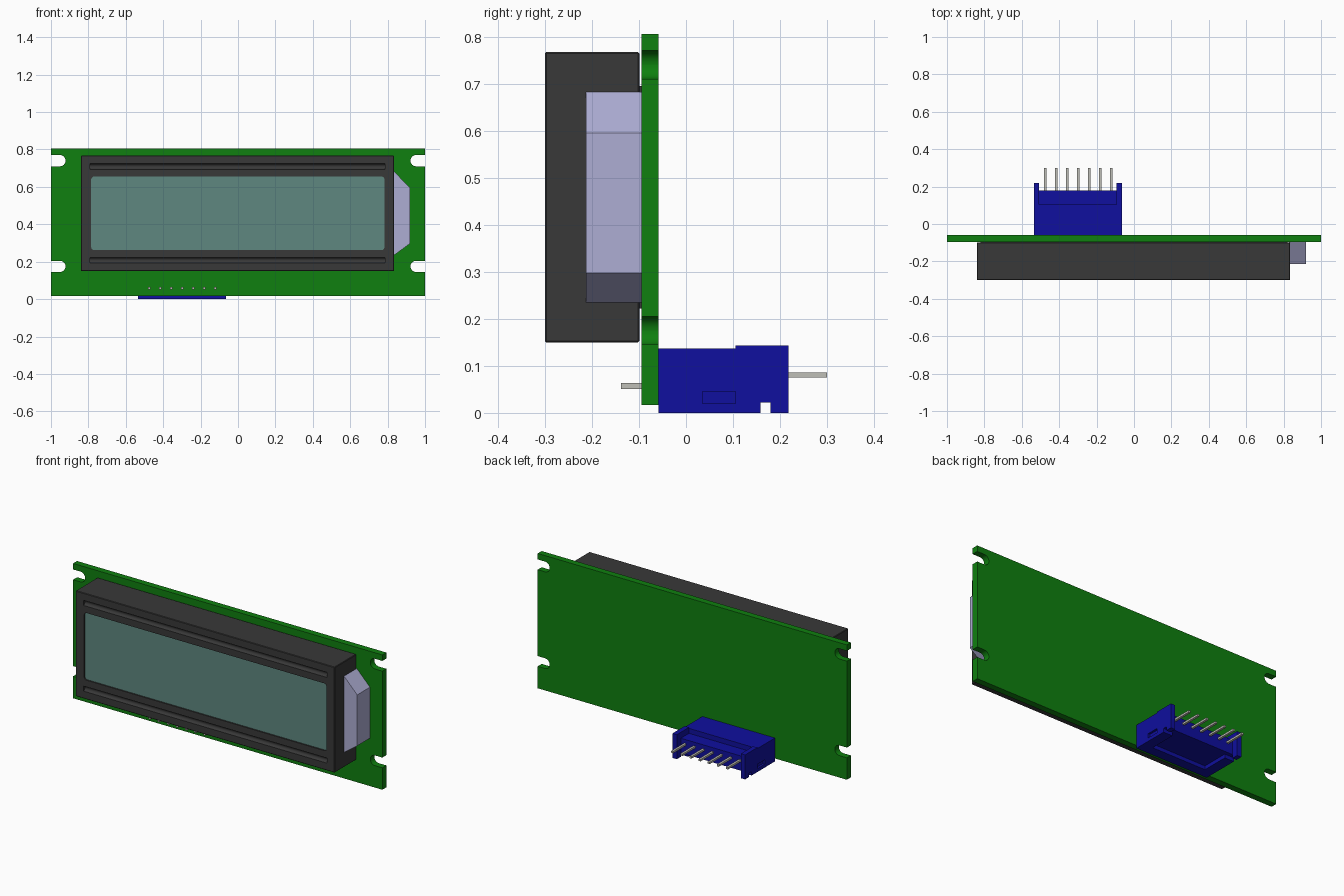
import bpy, bmesh, math
from mathutils import Matrix

old = bpy.data.objects.get("Cube")
if old:
    bpy.data.objects.remove(old, do_unlink=True)


def material(name, srgb):
    lin = [c / 12.92 if c < 0.04 else ((c + 0.055) / 1.055) ** 2.4 for c in srgb]
    m = bpy.data.materials.new(name)
    m.use_nodes = True
    m.diffuse_color = (*lin, 1)
    m.node_tree.nodes["Principled BSDF"].inputs["Base Color"].default_value = (*lin, 1)
    return m


GREEN = material("board green", (0.06, 0.50, 0.06))
DARK = material("bezel charcoal", (0.22, 0.22, 0.22))
TEAL = material("screen teal", (0.37, 0.53, 0.50))
LILAC = material("backlight lilac", (0.68, 0.68, 0.83))
BLUE = material("connector blue", (0.06, 0.06, 0.62))
METAL = material("pin metal", (0.75, 0.75, 0.72))


def finish(name, bm, mat):
    bmesh.ops.recalc_face_normals(bm, faces=bm.faces)
    mesh = bpy.data.meshes.new(name)
    bm.to_mesh(mesh)
    bm.free()
    ob = bpy.data.objects.new(name, mesh)
    bpy.context.collection.objects.link(ob)
    if mat:
        mesh.materials.append(mat)
    return ob


def box(name, x, y, z, mat=None):
    bm = bmesh.new()
    bmesh.ops.create_cube(bm, size=1)
    for v in bm.verts:
        for i, (lo, hi) in enumerate((x, y, z)):
            v.co[i] = lo if v.co[i] < 0 else hi
    return finish(name, bm, mat)


def prism(name, outline, y, mat=None):
    """Extrude an (x, z) outline along y."""
    bm = bmesh.new()
    face = bm.faces.new([bm.verts.new((px, y[0], pz)) for px, pz in outline])
    top = bmesh.ops.extrude_face_region(bm, geom=[face])["geom"]
    for v in top:
        if isinstance(v, bmesh.types.BMVert):
            v.co.y = y[1]
    return finish(name, bm, mat)


def rounded(x, z, r, steps=6):
    """Rounded rectangle outline in (x, z)."""
    pts = []
    corners = ((x[1], z[1], -1, -1), (x[0], z[1], 1, -1), (x[0], z[0], 1, 1), (x[1], z[0], -1, 1))
    for k, (cx, cz, sx, sz) in enumerate(corners):
        for i in range(steps + 1):
            a = math.pi / 2 * (k + i / steps)
            pts.append((cx + sx * r + r * math.cos(a), cz + sz * r + r * math.sin(a)))
    return pts


def rod(name, x, y, z, r):
    """Cutter cylinder running along x."""
    bm = bmesh.new()
    bmesh.ops.create_cone(bm, segments=20, radius1=r, radius2=r, depth=x[1] - x[0], cap_ends=True,
                          matrix=Matrix.Translation((sum(x) / 2, y, z)) @ Matrix.Rotation(math.pi / 2, 4, "Y"))
    return finish(name, bm, None)


def cut(ob, cutters):
    for c in cutters:
        c.hide_render = True
        mod = ob.modifiers.new("cut", "BOOLEAN")
        mod.operation, mod.solver, mod.object = "DIFFERENCE", "EXACT", c
    bpy.context.view_layer.update()
    graph = bpy.context.evaluated_depsgraph_get()
    mesh = bpy.data.meshes.new_from_object(ob.evaluated_get(graph))
    ob.modifiers.clear()
    ob.data = mesh
    for c in cutters:
        bpy.data.objects.remove(c, do_unlink=True)


def smooth(ob):
    bpy.ops.object.select_all(action="DESELECT")
    ob.select_set(True)
    bpy.context.view_layer.objects.active = ob
    bpy.ops.object.shade_smooth_by_angle(angle=math.radians(30))


# circuit board with four open mounting slots
BACK, FRONT = -0.058, -0.095
board = box("circuit_board", (-1, 1), (FRONT, BACK), (0.017, 0.805), GREEN)
slots = []
for zc in (0.74, 0.175):
    for x in ((-1.1, -0.922), (0.922, 1.1)):
        slots.append(prism("slot_cutter", rounded(x, (zc - 0.03, zc + 0.03), 0.0299), (-0.2, 0.1)))
cut(board, slots)
smooth(board)

# display bezel with window recess and two long half-round grooves
bezel = box("display_bezel", (-0.84, 0.835), (-0.3, -0.099), (0.15, 0.767), DARK)
bev = bezel.modifiers.new("edge", "BEVEL")
bev.width, bev.segments = 0.003, 1
window = rounded((-0.785, 0.783), (0.262, 0.655), 0.016)
cut(bezel, [prism("window_cutter", window, (-0.4, -0.288))]
    + [rod("groove_cutter", (-0.79, 0.787), -0.301, z, 0.015) for z in (0.709, 0.208)])
smooth(bezel)
prism("screen", window, (-0.292, -0.285), TEAL)
box("bezel_gasket", (-0.82, 0.82), (-0.1, FRONT), (0.222, 0.695), DARK)

# backlight housing on the side of the bezel
prism("backlight_housing", [(0.83, 0.682), (0.835, 0.682), (0.92, 0.595), (0.92, 0.297),
                            (0.835, 0.235), (0.83, 0.235)], (-0.213, FRONT), LILAC)

# connector shell: body, lowered ledge and two side walls
L, R = -0.535, -0.065
shell = box("connector_body", (L, R), (BACK, 0.218), (0, 0.143), BLUE)
cut(shell, [
    box("top_cutter", (L - 1, R + 1), (-0.2, 0.105), (0.137, 0.3)),
    box("ledge_cutter", (L + 0.028, R - 0.028), (0.105, 0.4), (0.108, 0.3)),
    box("mouth_cutter", (L + 0.028, R - 0.028), (0.18, 0.4), (-0.1, 0.3)),
    box("notch_cutter", (L - 1, R + 1), (0.158, 0.18), (-0.1, 0.022)),
    box("underside_cutter", (L + 0.06, R - 0.06), (0.0, 0.3), (-0.1, 0.022)),
    box("left_pocket_cutter", (R - 0.012, R + 0.1), (0.035, 0.105), (0.02, 0.045)),
    box("right_pocket_cutter", (L - 0.1, L + 0.012), (0.035, 0.105), (0.02, 0.045)),
])

# seven contact pins and their solder tails through the board
for i in range(7):
    x = -0.475 + i * 0.059
    span = (x - 0.0065, x + 0.0065)
    box(f"contact_pin_{i + 1}", span, (0.15, 0.3), (0.075, 0.086), METAL)
    box(f"solder_tail_{i + 1}", span, (-0.138, BACK), (0.051, 0.064), METAL)
